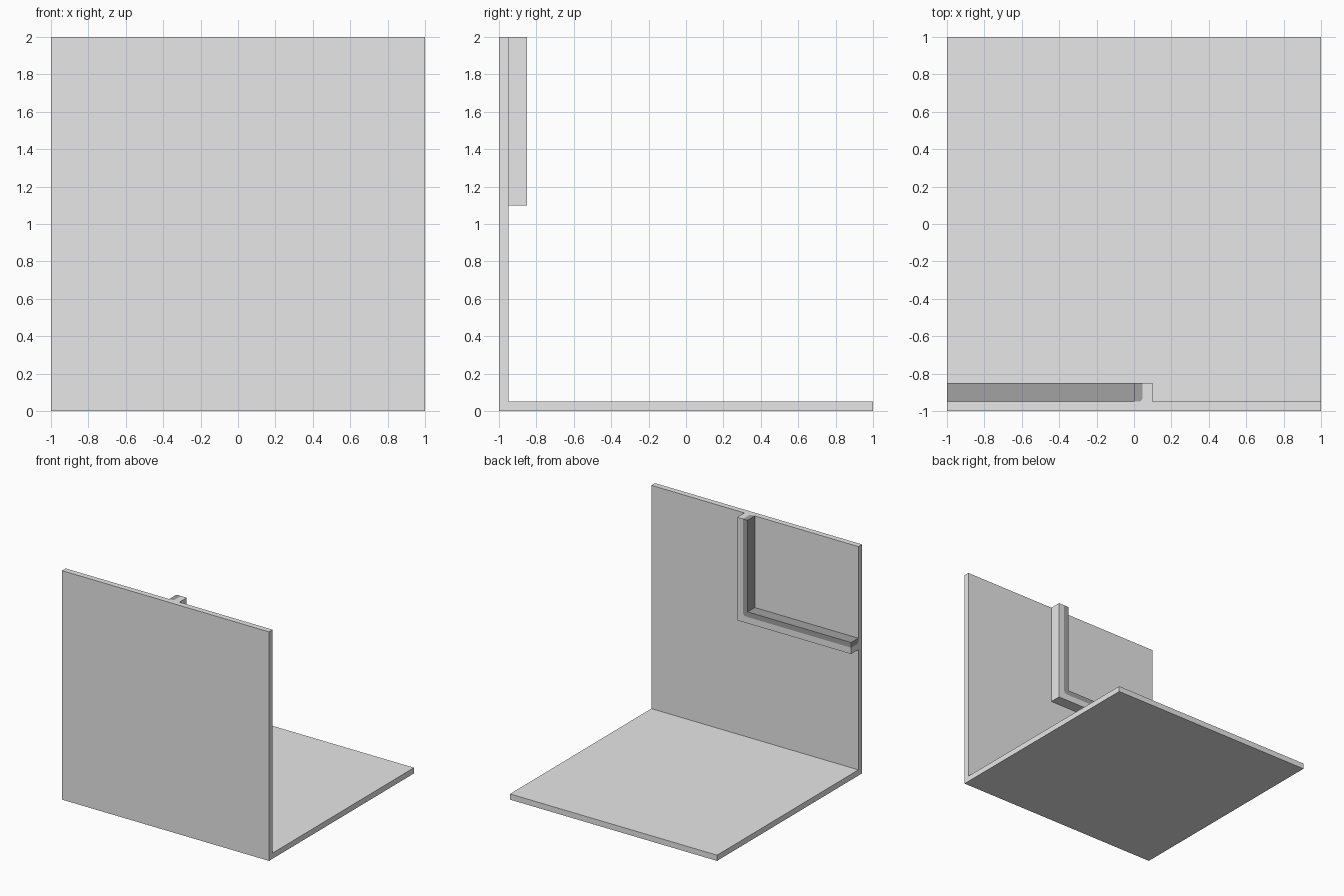
import bpy, bmesh, math

if "Cube" in bpy.data.objects:
    bpy.data.objects.remove(bpy.data.objects["Cube"])


def material(name, v):
    m = bpy.data.materials.new(name)
    m.diffuse_color = (v, v, v, 1)
    m.use_nodes = True
    m.node_tree.nodes["Principled BSDF"].inputs["Base Color"].default_value = m.diffuse_color
    return m


light = material("light grey", 0.8)
dark = material("dark grey", 0.36)


def loft(name, rings, mat):
    """Join closed rings of points into a capped solid."""
    bm = bmesh.new()
    vs = [[bm.verts.new(p) for p in ring] for ring in rings]
    n = len(rings[0])
    for a, b in zip(vs, vs[1:]):
        for i in range(n):
            j = (i + 1) % n
            bm.faces.new((a[i], a[j], b[j], b[i]))
    bm.faces.new(vs[0])
    bm.faces.new(vs[-1])
    bmesh.ops.remove_doubles(bm, verts=bm.verts, dist=1e-5)
    bmesh.ops.recalc_face_normals(bm, faces=bm.faces)
    me = bpy.data.meshes.new(name)
    bm.to_mesh(me)
    bm.free()
    me.materials.append(mat)
    ob = bpy.data.objects.new(name, me)
    bpy.context.collection.objects.link(ob)
    return ob


# Wall and floor in one angled profile
profile = [(-1, 0), (1, 0), (1, 0.05), (-0.95, 0.05), (-0.95, 2), (-1, 2)]
loft("wall_and_floor", [[(x, y, z) for y, z in profile] for x in (-1, 1)], light)

# Cross-sections of the corner ledge: (distance from inner edge, y)
W, R, STEPS = 0.045, 0.02, 5
arc = [(W - R + R * math.cos(t), -0.95 + R - R * math.sin(t))
       for t in (i * math.pi / 2 / STEPS for i in range(STEPS + 1))]
inner = [(0, -0.95), (0, -0.85), (W, -0.85)] + arc
outer = [(0.1, -0.95), (0.1, -0.85), (W, -0.85)] + arc


def ledge_rings(section):
    """Sweep along the ledge, turning up at a corner rounded inside only."""
    rings = [[(-1, y, 1.2 - u) for u, y in section]]
    for i in range(STEPS + 1):
        t = i * math.pi / 2 / STEPS
        ring = []
        for u, y in section:
            r = 0 if u > W + 0.001 else min(u, 0.03)
            ring.append((u - r + r * math.sin(t), y, 1.2 - u + r - r * math.cos(t)))
        rings.append(ring)
    rings.append([(u, y, 2) for u, y in section])
    return rings


loft("ledge_lining", ledge_rings(inner), dark)
loft("ledge_frame", ledge_rings(outer), light)
